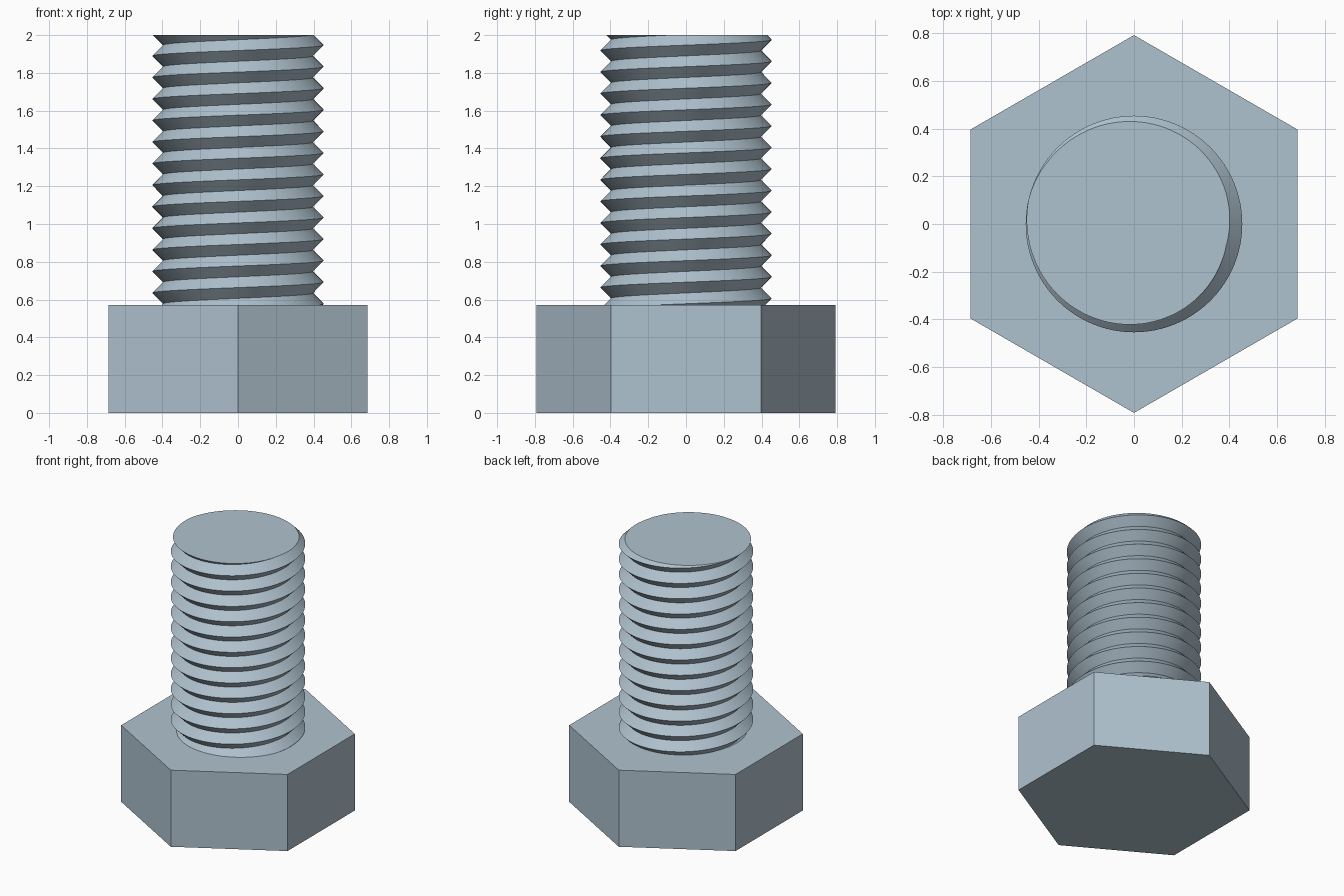
import bpy, bmesh, math
from mathutils import Vector

if "Cube" in bpy.data.objects:
    bpy.data.objects.remove(bpy.data.objects["Cube"])

HEAD_R, HEAD_H = 0.792, 0.571
TOP = 2.0
CREST, ROOT, PITCH = 0.454, 0.397, 0.1141
SEGS = 96

# Single steel colour
steel = bpy.data.materials.new("steel_blue_grey")
steel.use_nodes = True
colour = (0.43, 0.54, 0.62, 1)
steel.diffuse_color = colour
steel.node_tree.nodes["Principled BSDF"].inputs["Base Color"].default_value = colour


def add_object(name, bm):
    bmesh.ops.recalc_face_normals(bm, faces=bm.faces)
    mesh = bpy.data.meshes.new(name)
    bm.to_mesh(mesh)
    bm.free()
    obj = bpy.data.objects.new(name, mesh)
    mesh.materials.append(steel)
    bpy.context.collection.objects.link(obj)
    return obj


# Hexagonal head with corners on the y axis
bm = bmesh.new()
ring = [bm.verts.new((HEAD_R * math.sin(i * math.pi / 3),
                      HEAD_R * math.cos(i * math.pi / 3), 0)) for i in range(6)]
base = bm.faces.new(ring)
side = bmesh.ops.extrude_face_region(bm, geom=[base], use_keep_orig=True)
bmesh.ops.translate(bm, vec=(0, 0, HEAD_H),
                    verts=[v for v in side["geom"] if isinstance(v, bmesh.types.BMVert)])
add_object("hex_head", bm)

# Right-handed V thread: alternating crest and root helices, cut flat at both ends
bm = bmesh.new()
start = 1.833 - 13 * PITCH      # a crest lies here at angle zero
rows = 32
grid = []
for k in range(rows):
    radius = ROOT if k % 2 else CREST
    row = []
    for j in range(SEGS):
        a = 2 * math.pi * j / SEGS
        z = start + PITCH * (k / 2 + j / SEGS)
        row.append(bm.verts.new((radius * math.cos(a), radius * math.sin(a), z)))
    grid.append(row)


def helix_vert(k, j):
    # one full turn climbs two rows
    return grid[k][j] if j < SEGS else grid[k + 2][0]


for k in range(rows - 3):
    for j in range(SEGS):
        bm.faces.new((helix_vert(k, j), helix_vert(k, j + 1),
                      helix_vert(k + 1, j + 1), helix_vert(k + 1, j)))

for height, normal in ((HEAD_H, -1), (TOP, 1)):
    cut = bmesh.ops.bisect_plane(
        bm, geom=bm.verts[:] + bm.edges[:] + bm.faces[:], dist=1e-6,
        plane_co=Vector((0, 0, height)), plane_no=Vector((0, 0, normal)),
        clear_outer=True)
    rim = [e for e in cut["geom_cut"] if isinstance(e, bmesh.types.BMEdge)]
    bmesh.ops.holes_fill(bm, edges=rim, sides=0)
shank = add_object("threaded_shank", bm)

# Smooth flanks, sharp crests, roots and end rim
bpy.ops.object.select_all(action='DESELECT')
shank.select_set(True)
bpy.context.view_layer.objects.active = shank
bpy.ops.object.shade_smooth_by_angle(angle=math.radians(30))
